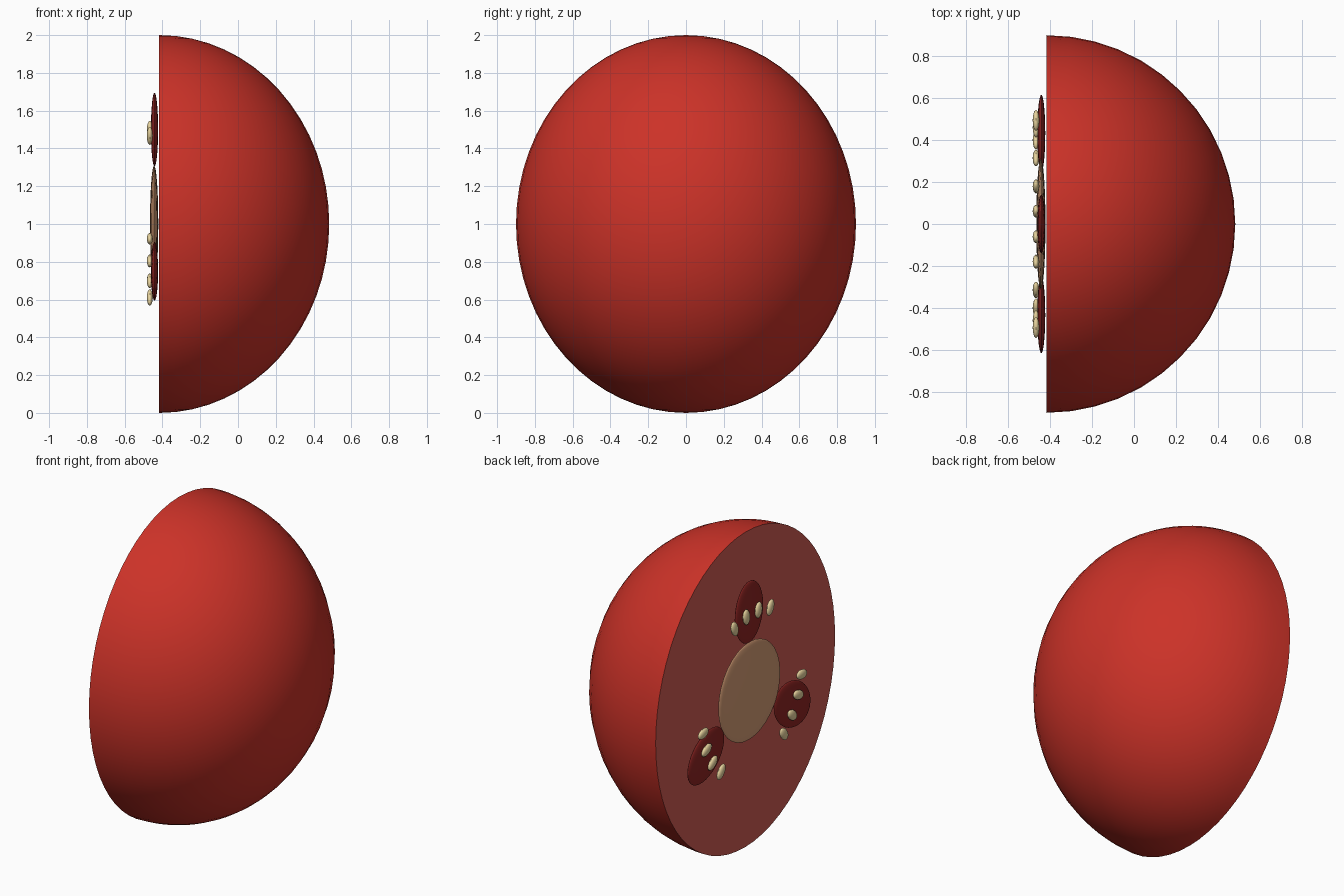
import bpy, bmesh, math
from mathutils import Matrix, Vector

if "Cube" in bpy.data.objects:
    bpy.data.objects.remove(bpy.data.objects["Cube"])

PLANE = -0.417  # x of the cut face


def material(name, r, g, b):
    def lin(c):
        c /= 255
        return c / 12.92 if c <= 0.04045 else ((c + 0.055) / 1.055) ** 2.4
    m = bpy.data.materials.new(name)
    m.diffuse_color = (lin(r), lin(g), lin(b), 1)
    m.use_nodes = True
    m.node_tree.nodes["Principled BSDF"].inputs["Base Color"].default_value = m.diffuse_color
    return m


skin = material("red_skin", 204, 50, 40)
flesh = material("pale_red_flesh", 205, 91, 82)
core_tan = material("core_tan", 213, 157, 117)
dark_red = material("dark_red_pulp", 142, 36, 34)
cream = material("cream_seed", 232, 212, 158)


def add_object(name, bm, mats):
    me = bpy.data.meshes.new(name)
    bm.to_mesh(me)
    bm.free()
    for m in mats:
        me.materials.append(m)
    ob = bpy.data.objects.new(name, me)
    bpy.context.collection.objects.link(ob)
    bpy.ops.object.select_all(action='DESELECT')
    ob.select_set(True)
    bpy.context.view_layer.objects.active = ob
    bpy.ops.object.shade_smooth_by_angle(angle=math.radians(40))
    return ob


def ellipsoid(name, x, dist, angle, radii, mat, segs, rings):
    """Flattened ball on the cut face; its long axis points away from the centre."""
    bm = bmesh.new()
    bmesh.ops.create_uvsphere(bm, u_segments=segs, v_segments=rings, radius=1)
    place = Matrix.Translation(Vector((x, dist * math.sin(angle), 1 + dist * math.cos(angle))))
    turn = Matrix.Rotation(-angle, 4, 'X')
    bm.transform(place @ turn @ Matrix.Diagonal((*radii, 1)))
    add_object(name, bm, [mat])


# Halved fruit body: ball cut by a plane, with a flat flesh face
bm = bmesh.new()
bmesh.ops.create_uvsphere(bm, u_segments=48, v_segments=32, radius=1)
cut = bmesh.ops.bisect_plane(bm, geom=bm.verts[:] + bm.edges[:] + bm.faces[:], dist=1e-4,
                             plane_co=(0, 0, 0), plane_no=(-1, 0, 0), clear_outer=True)
rim = [e for e in bm.edges if e.is_boundary]
bmesh.ops.contextual_create(bm, geom=rim)
bmesh.ops.recalc_face_normals(bm, faces=bm.faces[:])
for f in bm.faces:
    f.material_index = 1 if f.normal.x < -0.99 else 0
bm.transform(Matrix.Translation((PLANE, 0, 1)) @ Matrix.Diagonal((0.9, 0.9, 1.0, 1)))
add_object("fruit_half", bm, [skin, flesh])

# Central core
ellipsoid("core", PLANE - 0.027, 0, 0, (0.022, 0.31, 0.31), core_tan, 32, 16)

# Three seed chambers, each with an arc of four seeds
for i in range(3):
    a = math.radians(120 * i)
    ellipsoid(f"seed_chamber_{i + 1}", PLANE - 0.025, 0.5, a, (0.019, 0.14, 0.195), dark_red, 32, 16)
    for j in range(4):
        b = a + math.radians(14 * (j - 1.5))
        ellipsoid(f"seed_{i + 1}_{j + 1}", PLANE - 0.05, 0.5, b, (0.016, 0.03, 0.05), cream, 16, 10)
